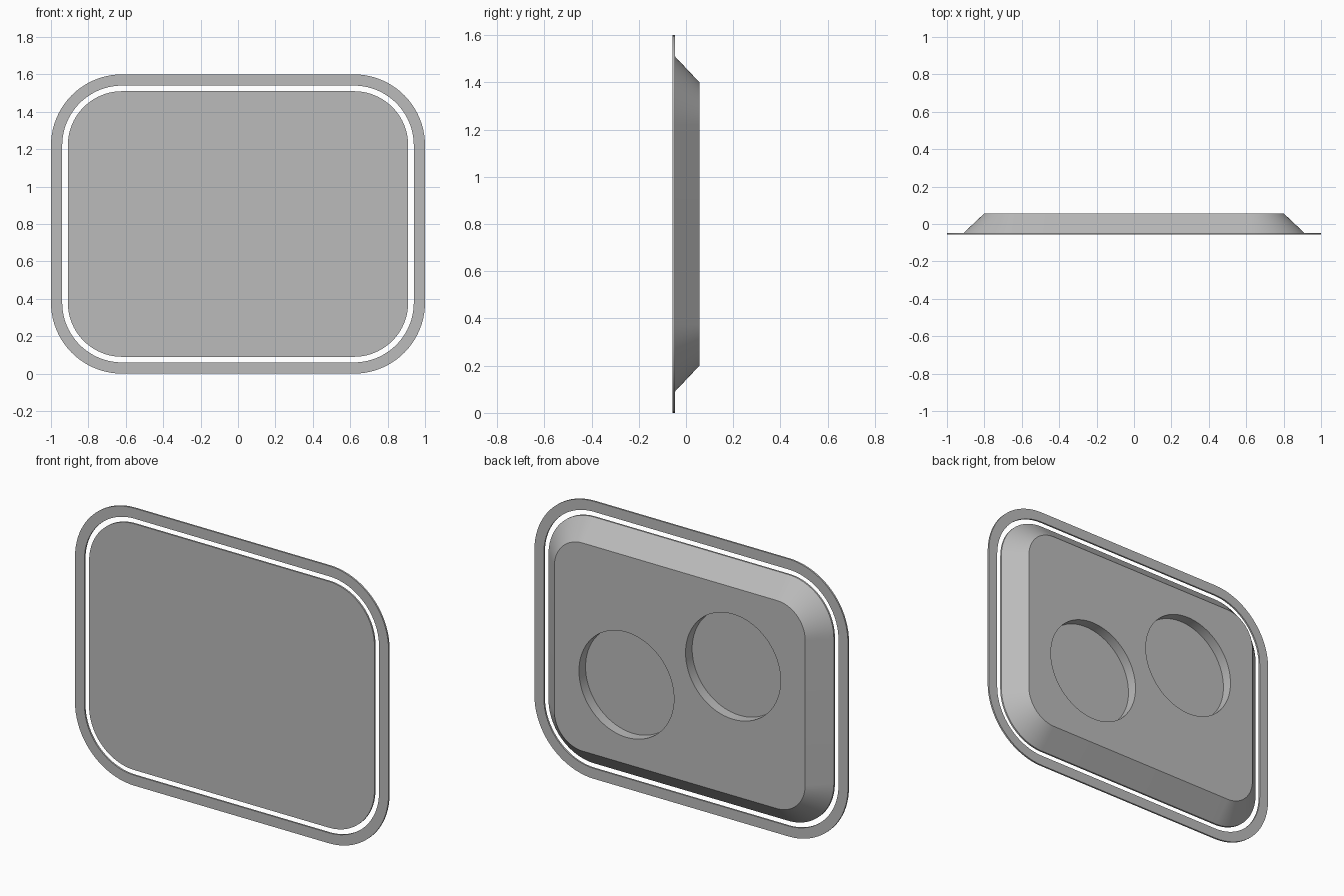
import bpy
import bmesh
from math import sin, cos, pi, radians

cube = bpy.data.objects.get("Cube")
if cube:
    bpy.data.objects.remove(cube, do_unlink=True)

MID_Z = 0.8
CORNER_X, CORNER_Z = 0.62, 0.42      # shared centres of all rounded corners
FRONT, LIP, BACK = -0.057, -0.047, 0.057
STEPS = 20

grey = bpy.data.materials.new("plain grey")
grey.use_nodes = True
colour = (0.5, 0.5, 0.5, 1)
grey.diffuse_color = colour
grey.node_tree.nodes["Principled BSDF"].inputs["Base Color"].default_value = colour


def outline(bm, radius, y):
    """Loop of vertices around a rounded rectangle facing -y."""
    loop = []
    for q, (sx, sz) in enumerate([(1, 1), (-1, 1), (-1, -1), (1, -1)]):
        for i in range(STEPS + 1):
            a = (q + i / STEPS) * pi / 2
            loop.append(bm.verts.new((sx * CORNER_X + radius * cos(a), y,
                                      MID_Z + sz * CORNER_Z + radius * sin(a))))
    return loop


def bridge(bm, a, b):
    n = len(a)
    for i in range(n):
        j = (i + 1) % n
        bm.faces.new((a[i], a[j], b[j], b[i]))


def finish(bm, name):
    bmesh.ops.recalc_face_normals(bm, faces=bm.faces)
    mesh = bpy.data.meshes.new(name)
    bm.to_mesh(mesh)
    bm.free()
    mesh.materials.append(grey)
    obj = bpy.data.objects.new(name, mesh)
    bpy.context.collection.objects.link(obj)
    return obj


def smooth(obj):
    bpy.ops.object.select_all(action="DESELECT")
    obj.select_set(True)
    bpy.context.view_layer.objects.active = obj
    bpy.ops.object.shade_smooth_by_angle(angle=radians(30))


# Thin outer frame, separated from the panel by a narrow gap
bm = bmesh.new()
loops = [outline(bm, r, y) for r, y in
         [(0.38, FRONT), (0.38, LIP), (0.32, LIP), (0.32, FRONT)]]
for k in range(4):
    bridge(bm, loops[k], loops[(k + 1) % 4])
frame = finish(bm, "outer_frame")

# Panel with a short lip and a sloped edge running to the back
bm = bmesh.new()
loops = [outline(bm, r, y) for r, y in [(0.29, FRONT), (0.29, LIP), (0.18, BACK)]]
bridge(bm, loops[0], loops[1])
bridge(bm, loops[1], loops[2])
bm.faces.new(loops[0])
bm.faces.new(loops[2])
panel = finish(bm, "panel")

# Two round recesses in the back, set diagonally
for side in (1, -1):
    bpy.ops.mesh.primitive_cylinder_add(
        vertices=96, radius=0.303, depth=0.2,
        location=(side * 0.34, 0.097, MID_Z - side * 0.143),
        rotation=(pi / 2, 0, 0))
    cutter = bpy.context.object
    cutter.name = "recess_cutter"
    cutter.data.materials.append(grey)
    cutter.hide_render = True
    mod = panel.modifiers.new("recess", "BOOLEAN")
    mod.operation = "DIFFERENCE"
    mod.solver = "EXACT"
    mod.object = cutter
    bpy.context.view_layer.objects.active = panel
    bpy.ops.object.modifier_apply(modifier=mod.name)
    bpy.data.objects.remove(cutter, do_unlink=True)

smooth(frame)
smooth(panel)
